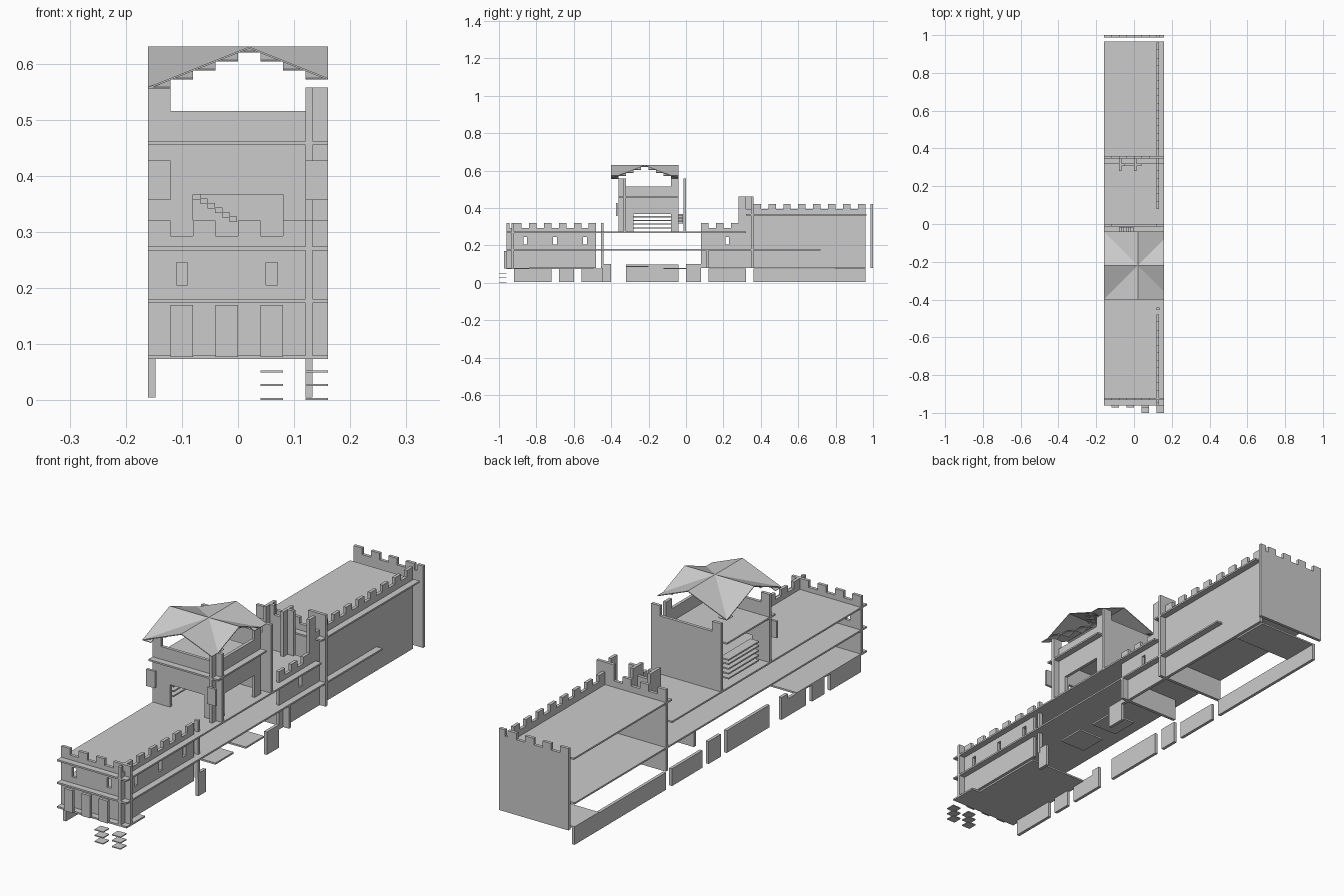
import bpy, math

T = 0.013  # sheet thickness
SLAB = 0.007


def mesh(name, verts, faces):
    me = bpy.data.meshes.new(name)
    me.from_pydata(verts, [], faces)
    me.update()
    ob = bpy.data.objects.new(name, me)
    bpy.context.collection.objects.link(ob)
    return ob


def boxes(name, items):
    """One object out of boxes given as (x0, x1, y0, y1, z0, z1)."""
    v, f = [], []
    for x0, x1, y0, y1, z0, z1 in items:
        b = len(v)
        v += [(x, y, z) for z in (z0, z1) for x, y in ((x0, y0), (x1, y0), (x1, y1), (x0, y1))]
        f += [tuple(b + i for i in q) for q in
              ((3, 2, 1, 0), (4, 5, 6, 7), (0, 1, 5, 4), (1, 2, 6, 5), (2, 3, 7, 6), (3, 0, 4, 7))]
    return mesh(name, v, f)


def sheet(axis, pos, rects):
    """Upright sheet: rects (a0, a1, z0, z1) along the other horizontal axis."""
    if axis == 'x':
        return [(pos, pos + T, a, b, c, d) for a, b, c, d in rects]
    return [(a, b, pos, pos + T, c, d) for a, b, c, d in rects]


def merlons(a0, a1, z0, z1, step=0.08):
    n = int(round((a1 - a0 + 0.04) / step))
    return [(a0 + i * step, a0 + i * step + 0.04, z0, z1) for i in range(n)]


def windowed(a0, a1, z0, z1, centres, w=0.02, wz=(0.205, 0.245)):
    """Wall rectangles leaving window holes."""
    out = [(a0, a1, z0, wz[0]), (a0, a1, wz[1], z1)]
    last = a0
    for c in centres:
        out.append((last, c - w / 2, *wz))
        last = c + w / 2
    return out + [(last, a1, *wz)]


# crenellated front wall
boxes("front_wall", sheet('y', -0.933, windowed(-0.16, 0.16, 0.08, 0.293, [-0.10, 0.06])
                          + merlons(-0.16, 0.16 - 0.04, 0.293, 0.32) + [(0.12, 0.16, 0.293, 0.32)]))
boxes("front_pilasters", sheet('y', -0.972, [(x, x + 0.04, 0.077, 0.17) for x in (-0.12, -0.04, 0.04)]))

# right-hand walls
boxes("right_front_wall", sheet('x', 0.12, windowed(-0.96, -0.48, 0.08, 0.293, [-0.86, -0.70, -0.54])
                                + merlons(-0.92, -0.48, 0.293, 0.32) + [(-0.96, -0.945, 0.293, 0.32)]))
boxes("right_middle_wall", sheet('x', 0.12, windowed(0.08, 0.32, 0.08, 0.293, [0.22])
                                 + merlons(0.08, 0.28, 0.293, 0.32) + [(0.28, 0.32, 0.293, 0.46)]))
boxes("right_rear_wall", sheet('x', 0.12, [(0.32, 0.96, 0.08, 0.393)] + merlons(0.36, 0.96, 0.393, 0.42)))
boxes("right_feet", sheet('x', 0.12, [(-0.45, -0.40, 0.005, 0.10), (0.0, 0.08, 0.005, 0.10)]))

# cross walls
boxes("rear_wall", sheet('y', 0.987, [(-0.16, 0.16, 0.08, 0.393)] + merlons(-0.16, 0.12, 0.393, 0.42)
                         + [(0.133, 0.16, 0.393, 0.42)]))
boxes("middle_cross_wall", sheet('y', 0.347, [(-0.16, 0.16, 0.08, 0.393)]
                                 + merlons(-0.16, 0.04, 0.393, 0.42) + [(0.08, 0.16, 0.393, 0.46)]))
boxes("low_cross_wall", sheet('y', 0.107, [(-0.12, 0.16, 0.08, 0.173)]))
boxes("side_post", [(0.118, 0.135, -0.454, -0.441, 0.08, 0.32)])

# turret on the middle section
boxes("turret", sheet('y', 0.307, [(-0.08, 0.04, 0.27, 0.42), (-0.08, -0.05, 0.42, 0.46), (0.01, 0.04, 0.42, 0.46)])
      + [(x, x + T, 0.28, 0.347, 0.27, 0.46) for x in (-0.08, 0.0)])

# base panels along the open left side
boxes("left_base_panels", sheet('x', -0.16, [(a, b, 0.005, 0.077) for a, b in (
    (-0.92, -0.72), (-0.68, -0.60), (-0.56, -0.44), (0.12, 0.32), (0.36, 0.96))]
    + [(a, b, 0.005, 0.098) for a, b in ((-0.44, -0.40), (0.0, 0.08), (-0.32, -0.04))]))

# floors and ledges
boxes("lower_floor", [(-0.16, 0.16, -0.96, 0.72, 0.173, 0.173 + SLAB),
                      (-0.16, 0.12, 0.72, 0.96, 0.173, 0.173 + SLAB)])
boxes("upper_floor", [(-0.16, 0.16, -0.96, 0.32, 0.267, 0.267 + SLAB)])
boxes("rear_roof", [(-0.16, 0.16, 0.32, 0.965, 0.36, 0.36 + SLAB)])
boxes("ground_floor", [(-0.16, 0.16, -0.96, -0.84, 0.073, 0.08), (-0.16, 0.12, -0.84, -0.5, 0.073, 0.08),
                       (-0.16, 0.12, 0.80, 0.96, 0.073, 0.08)])
boxes("entrance_platforms", [(0.0, 0.12, -0.32, -0.20, 0.083, 0.09), (0.0, 0.12, -0.12, 0.0, 0.073, 0.08)])
boxes("front_steps", [(x, x + 0.04, -1.0, -0.96, z, z + 0.004)
                      for x in (0.04, 0.12) for z in (0.0, 0.025, 0.049)])

# keep tower
def tower_end(y, solid):
    top = [(-0.16, 0.16, 0.367, 0.515), (-0.16, -0.12, 0.515, 0.557), (0.12, 0.16, 0.515, 0.557)]
    low = [(-0.16, 0.16, 0.27, 0.367)] if solid else [(-0.16, -0.08, 0.27, 0.367), (0.08, 0.16, 0.27, 0.367)]
    return sheet('y', y, top + low)


boxes("tower_front_wall", tower_end(-0.333, False))
boxes("tower_back_wall", tower_end(-0.013, True))
boxes("tower_right_wall", sheet('x', 0.12, [(-0.36, -0.04, 0.367, 0.515), (-0.36, -0.28, 0.27, 0.367),
                                            (-0.08, -0.04, 0.27, 0.367), (-0.36, -0.325, 0.515, 0.557),
                                            (-0.08, -0.04, 0.515, 0.557)]))
boxes("tower_ledge", [(-0.16, 0.16, -0.36, -0.04, 0.455, 0.462)])
boxes("tower_shields", [(x, x + 0.04, -0.375, -0.365, 0.357, 0.427) for x in (-0.16, 0.12)])
boxes("tower_stair_bars", [(-0.14, -0.10, -0.28, -0.08, z, z + 0.006)
                           for z in (0.29, 0.31, 0.33, 0.35, 0.367)])
boxes("small_stair", [(-0.08 + i * 0.013, -0.067 + i * 0.013, -0.05, -0.015, 0.358 - i * 0.008, 0.367 - i * 0.008)
                      for i in range(6)])

# crossed-gable roof with stepped valleys
CX, CY, PEAK, K = 0.02, -0.22, 0.63, 0.4


def gable(name, along_x):
    v, f = [], []
    for side in (-1, 1):              # which wing
        for slope in (-1, 1):         # which face of the gable
            for i in range(5):
                a, b = max(0.0, i * 0.04 - 0.02), i * 0.04 + 0.02
                limit = 0.14 if along_x and side > 0 else 0.14 if not along_x and slope > 0 else 0.18
                wing = 0.14 if along_x and side > 0 else 0.18
                reach = min(b, limit)
                b = min(b, wing)
                if b - a < 0.001:
                    continue
                n = len(v)
                for p, q in ((a, 0), (b, 0), (b, reach), (a, reach)):
                    z = PEAK - K * q
                    v.append((CX + side * p, CY + slope * q, z) if along_x
                             else (CX + slope * q, CY + side * p, z))
                flip = (side * slope > 0) == along_x
                f.append((n, n + 1, n + 2, n + 3) if flip else (n + 3, n + 2, n + 1, n))
    ob = mesh(name, v, f)
    mod = ob.modifiers.new("thickness", 'SOLIDIFY')
    mod.thickness = 0.003
    mod.offset = -1


gable("roof_gable_across", True)
gable("roof_gable_along", False)
